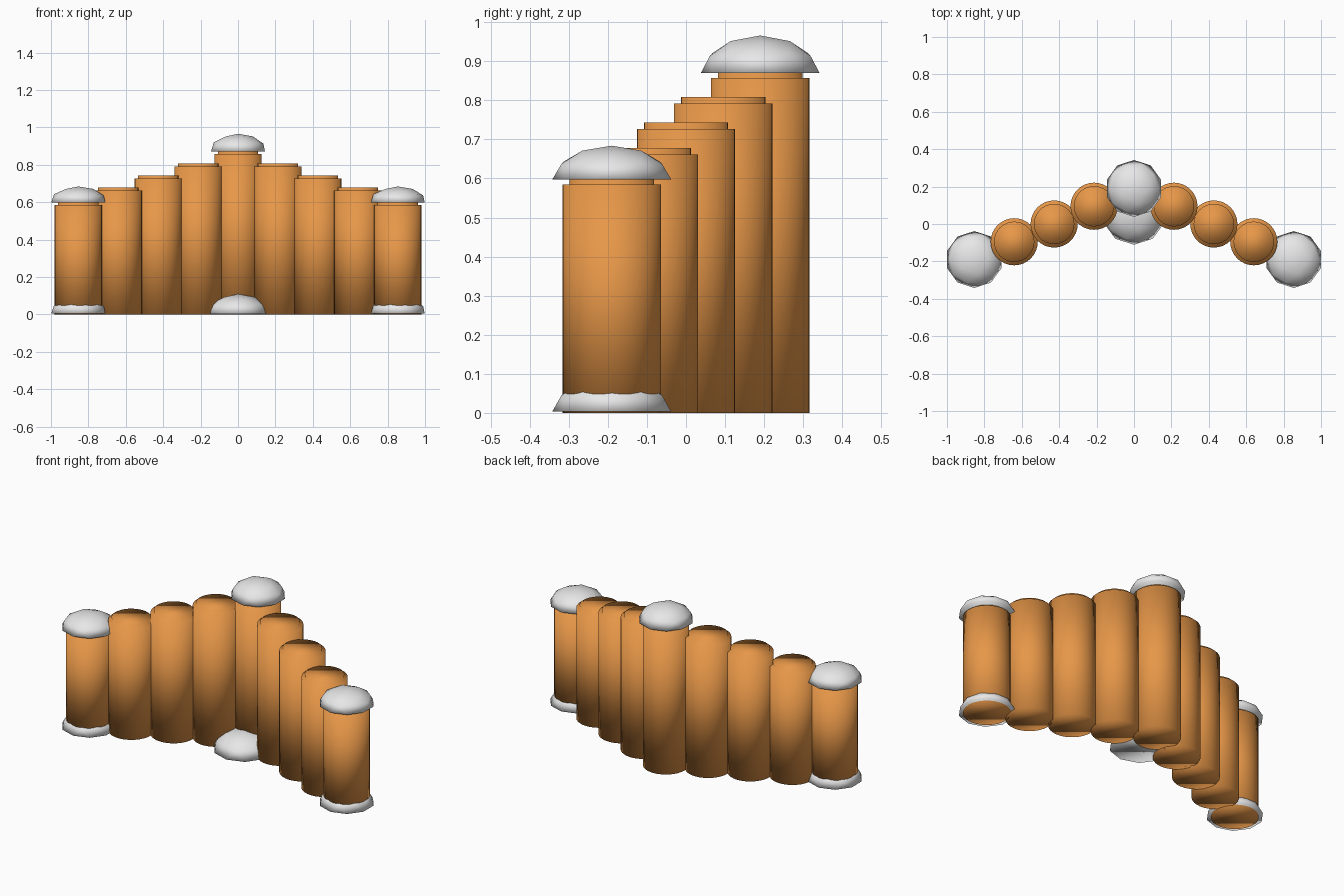
import bpy, bmesh
from mathutils import Matrix

cube = bpy.data.objects.get("Cube")
if cube:
    bpy.data.objects.remove(cube, do_unlink=True)


def make_material(name, color):
    mat = bpy.data.materials.new(name)
    mat.use_nodes = True
    mat.diffuse_color = color
    mat.node_tree.nodes["Principled BSDF"].inputs["Base Color"].default_value = color
    return mat


wood = make_material("warm orange wood", (0.8, 0.31, 0.065, 1))
snow = make_material("snow white", (0.8, 0.8, 0.8, 1))


def finish(bm, name, mat, location):
    bmesh.ops.recalc_face_normals(bm, faces=bm.faces)
    mesh = bpy.data.meshes.new(name)
    bm.to_mesh(mesh)
    bm.free()
    mesh.materials.append(mat)
    obj = bpy.data.objects.new(name, mesh)
    obj.location = location
    bpy.context.collection.objects.link(obj)
    return obj


def log(name, x, y, shoulder, top, radius=0.126, neck=0.108):
    """Upright round log with a narrower step on its upper end."""
    bm = bmesh.new()
    bmesh.ops.create_cone(bm, cap_ends=True, segments=32, radius1=radius,
                          radius2=radius, depth=shoulder,
                          matrix=Matrix.Translation((0, 0, shoulder / 2)))
    bm.normal_update()
    end = max(bm.faces, key=lambda f: f.calc_center_median().z)
    bmesh.ops.inset_region(bm, faces=[end], thickness=radius - neck)
    raised = bmesh.ops.extrude_face_region(bm, geom=[end])["geom"]
    verts = [g for g in raised if isinstance(g, bmesh.types.BMVert)]
    bmesh.ops.translate(bm, verts=verts, vec=(0, 0, top - shoulder))
    if end.is_valid:
        bmesh.ops.delete(bm, geom=[end], context='FACES_ONLY')
    for f in bm.faces:
        f.smooth = True
    finish(bm, name, wood, (x, y, 0))


def snow_mound(name, x, y, z, radius, height):
    """Flattened half ball with a flat underside."""
    bm = bmesh.new()
    bmesh.ops.create_icosphere(bm, subdivisions=2, radius=1)
    bmesh.ops.delete(bm, geom=[v for v in bm.verts if v.co.z < -0.01], context='VERTS')
    for f in bm.faces:
        f.smooth = True
    rim = [e for e in bm.edges if e.is_boundary]
    bmesh.ops.contextual_create(bm, geom=rim)
    bmesh.ops.scale(bm, verts=bm.verts, vec=(radius, radius, height))
    finish(bm, name, snow, (x, y, z))


# Logs stepping down and forward from the centre: shoulder and top heights
heights = [(0.857, 0.875), (0.792, 0.808), (0.727, 0.743), (0.662, 0.678), (0.585, 0.602)]
for i, (shoulder, top) in enumerate(heights):
    x, y = 0.2135 * i, 0.19 - 0.095 * i
    sides = [("centre", 0)] if i == 0 else [("left", 1), ("right", -1)]
    for side, s in sides:
        log(f"{side}_log_{i}", s * x, y, shoulder, top)

# Snow on the tallest log and on both ends
snow_mound("centre_snow_cap", 0, 0.19, 0.87, 0.152, 0.096)
for side, s in (("left", 1), ("right", -1)):
    snow_mound(f"{side}_snow_cap", s * 0.854, -0.19, 0.598, 0.152, 0.086)
    snow_mound(f"{side}_snow_base", s * 0.854, -0.19, 0.004, 0.152, 0.09)

# Snow drift on the ground in front of the centre
snow_mound("front_snow_drift", 0, 0.06, 0.001, 0.171, 0.108)
